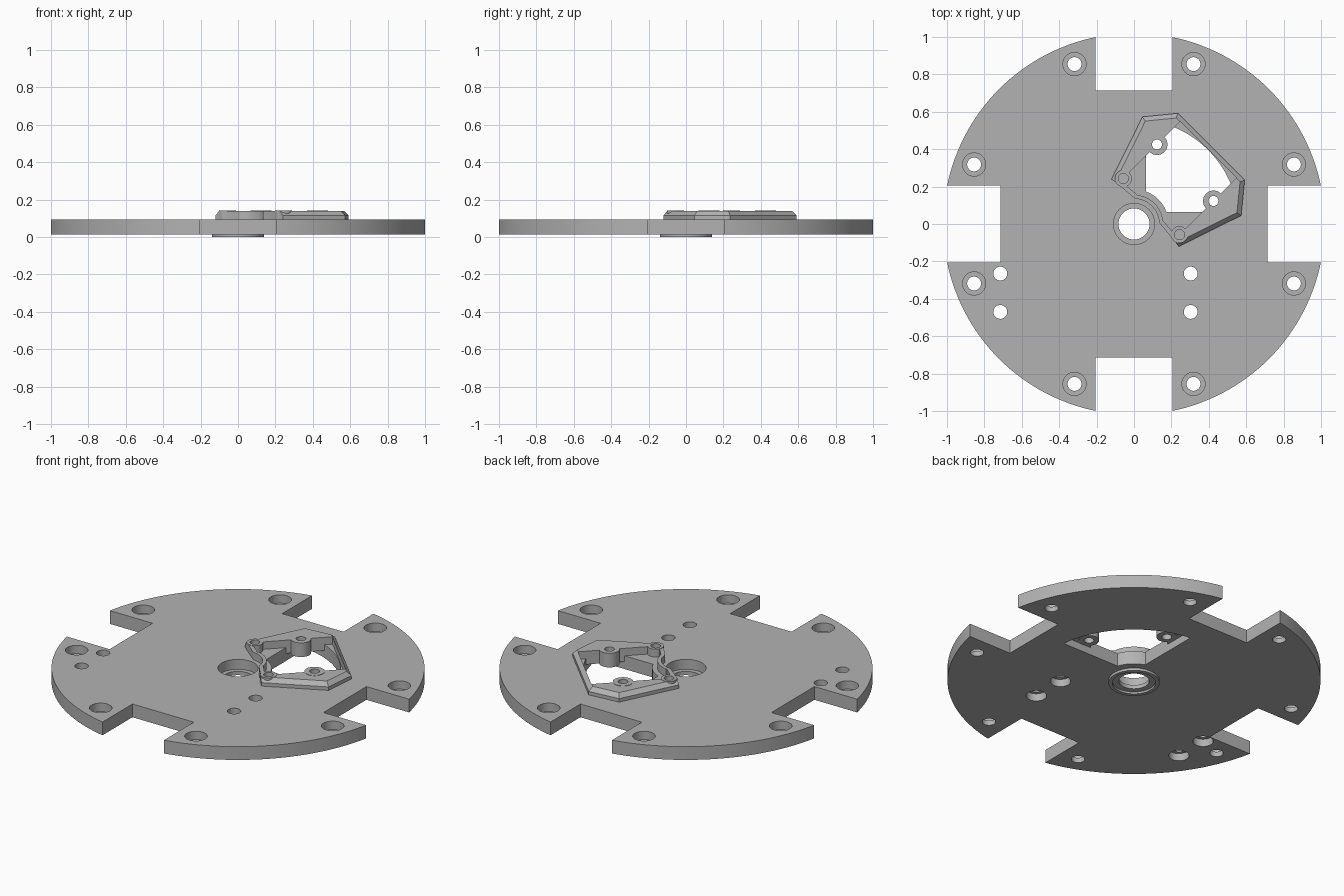
import bpy, bmesh, math

cube = bpy.data.objects.get("Cube")
if cube:
    bpy.data.objects.remove(cube, do_unlink=True)

grey = bpy.data.materials.new("plain_grey")
grey.use_nodes = True
COLOUR = (0.45, 0.45, 0.45, 1)
grey.diffuse_color = COLOUR
grey.node_tree.nodes["Principled BSDF"].inputs["Base Color"].default_value = COLOUR

BOTTOM, TOP, FRAME_TOP = 0.015, 0.095, 0.14


def prism(name, points, z0, z1):
    """Extrude a counter-clockwise outline from z0 to z1."""
    bm = bmesh.new()
    face = bm.faces.new([bm.verts.new((x, y, z0)) for x, y in points])
    top = bmesh.ops.extrude_face_region(bm, geom=[face])["geom"]
    verts = [v for v in top if isinstance(v, bmesh.types.BMVert)]
    bmesh.ops.translate(bm, verts=verts, vec=(0, 0, z1 - z0))
    bmesh.ops.recalc_face_normals(bm, faces=bm.faces)
    mesh = bpy.data.meshes.new(name)
    bm.to_mesh(mesh)
    bm.free()
    mesh.materials.append(grey)
    obj = bpy.data.objects.new(name, mesh)
    bpy.context.collection.objects.link(obj)
    return obj


def arc(radius, start, end, steps, cx=0, cy=0):
    return [(cx + radius * math.cos(start + (end - start) * i / steps),
             cy + radius * math.sin(start + (end - start) * i / steps))
            for i in range(steps + 1)]


def cylinder(name, x, y, radius, z0, z1, sides=40):
    return prism(name, arc(radius, 0, math.tau, sides, x, y)[:-1], z0, z1)


def box(name, x0, x1, y0, y1):
    return prism(name, [(x0, y0), (x1, y0), (x1, y1), (x0, y1)], -1, 1)


def combine(target, other, operation):
    """Apply a boolean and remove the helper."""
    other.hide_render = True
    mod = target.modifiers.new(operation.lower(), "BOOLEAN")
    mod.operation, mod.solver, mod.object = operation, "EXACT", other
    bpy.context.view_layer.objects.active = target
    bpy.ops.object.modifier_apply(modifier=mod.name)
    bpy.data.objects.remove(other, do_unlink=True)


def cut(target, other):
    combine(target, other, "DIFFERENCE")


def mirrored(points):
    """Continue an outline by its reflection across the x = y diagonal."""
    return points + [(y, x) for x, y in reversed(points)]


def finish(obj):
    bpy.ops.object.select_all(action="DESELECT")
    obj.select_set(True)
    bpy.context.view_layer.objects.active = obj
    bpy.ops.object.shade_smooth_by_angle(angle=math.radians(30))


# Round base plate with a low collar underneath
plate = cylinder("base_plate", 0, 0, 1.02, BOTTOM, TOP, 160)
combine(plate, cylinder("collar", 0, 0, 0.14, 0, BOTTOM + 0.02, 64), "UNION")

# Four edge notches
for side in (-1, 1):
    a, b = sorted((side * 0.714, side * 1.2))
    cut(plate, box("notch_cutter", -0.205, 0.205, a, b))
    cut(plate, box("notch_cutter", a, b, -0.205, 0.205))

# Counterbored rim holes
for sx in (-1, 1):
    for sy in (-1, 1):
        for x, y in ((0.318, 0.855), (0.855, 0.318)):
            cut(plate, cylinder("bore", sx * x, sy * y, 0.037, -1, 1))
            cut(plate, cylinder("bore", sx * x, sy * y, 0.062, 0.045, 1))

# Four small holes, widened underneath
for x in (-0.715, 0.303):
    for y in (-0.265, -0.47):
        cut(plate, cylinder("bore", x, y, 0.037, -1, 1))
        cut(plate, cylinder("bore", x, y, 0.056, -1, 0.06))

# Stepped centre bore
for radius, z0, z1 in ((0.083, -1, 1), (0.11, 0.035, 1), (0.118, -1, 0.012)):
    cut(plate, cylinder("bore", 0, 0, radius, z0, z1, 64))

# Quarter-ring opening beneath the raised frame
X0 = 0.065
outer, inner = math.asin(X0 / 0.56), math.asin(X0 / 0.185)
quarter = math.pi / 2
opening = arc(0.56, outer, quarter - outer, 32) + arc(0.185, quarter - inner, inner, 12)
cut(plate, prism("opening_cutter", opening, -1, 1))
finish(plate)

# Raised polygonal frame, hollowed around the centre bore
tips = mirrored([(-0.12, 0.24), (0.045, 0.573), (0.235, 0.592)])
hollow = arc(0.135, 0.05, quarter - 0.05, 12)
frame = prism("raised_frame", tips + hollow, 0.06, FRAME_TOP)

# Chamfer the straight outer edges of its rim
bm = bmesh.new()
bm.from_mesh(frame.data)
rim = [e for e in bm.edges if e.calc_length() > 0.18
       and all(v.co.z > FRAME_TOP - 0.001 for v in e.verts)]
bmesh.ops.bevel(bm, geom=rim, offset=0.024, segments=1, affect="EDGES")
bm.to_mesh(frame.data)
bm.free()

# Inner cavity leaves a thin wall and two solid corners
cavity = mirrored([(0.2475, 0.5475), (-0.07, 0.23), (0.022, 0.152)])
half = cavity[:3]
inside = arc(0.156, quarter - 0.16, 0.16, 12)
cavity = half + inside + [(y, x) for x, y in reversed(half)]
cut(frame, prism("cavity_cutter", cavity, -1, 1))

# Screw bosses, with through holes in the larger pair
bosses = ((0.123, 0.425, 0.056, -1), (-0.057, 0.243, 0.045, 0.1))
for x, y, radius, depth in bosses:
    for px, py in ((x, y), (y, x)):
        combine(frame, cylinder("boss", px, py, radius, 0.057, FRAME_TOP + 0.002), "UNION")
        cut(frame, cylinder("bore", px, py, 0.027, depth, 1))
finish(frame)
